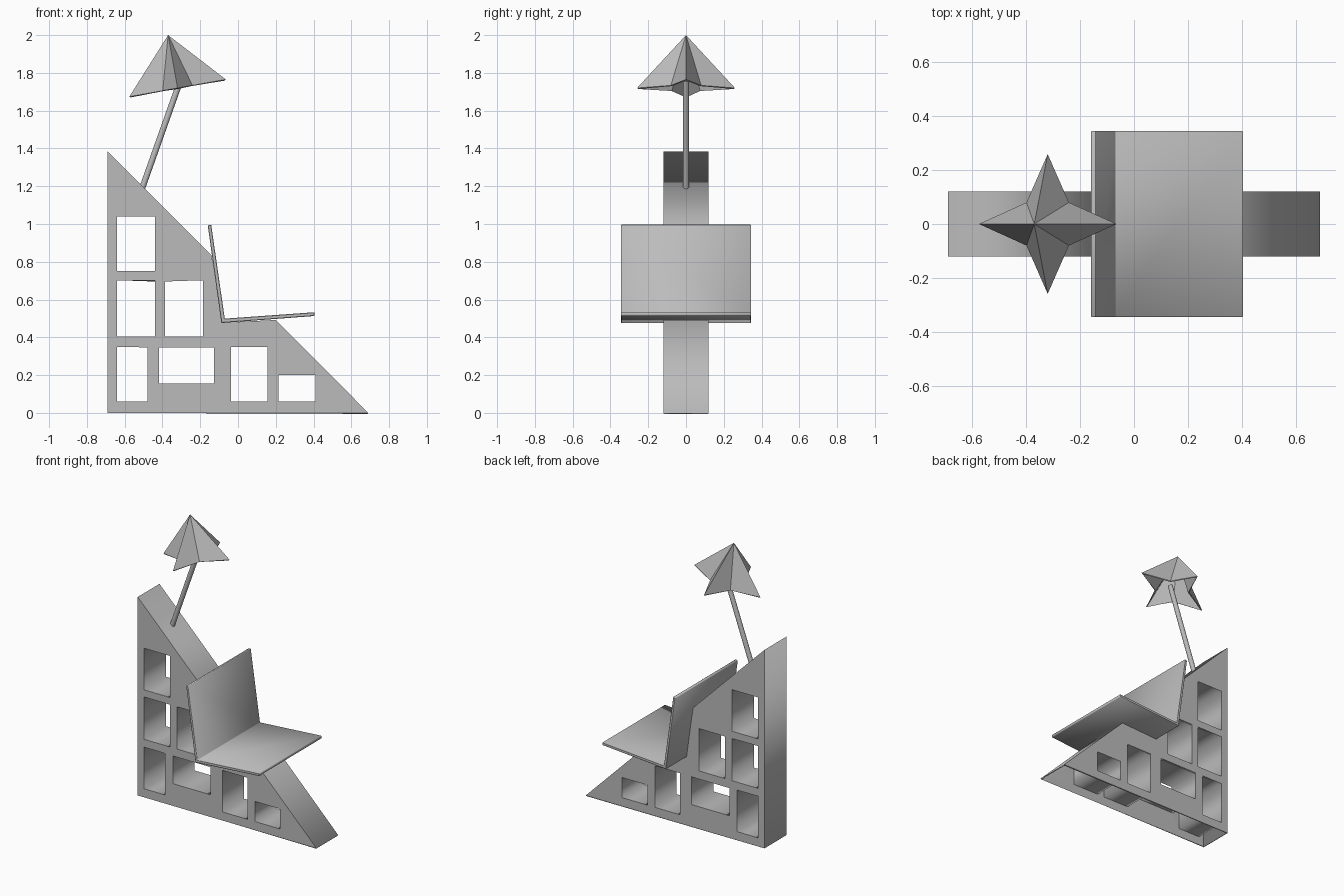
import bpy, bmesh
from math import cos, sin, pi
from mathutils import Vector, Matrix

cube = bpy.data.objects.get("Cube")
if cube:
    bpy.data.objects.remove(cube, do_unlink=True)

GREY = (0.5, 0.5, 0.5, 1)
mat = bpy.data.materials.new("plain grey")
mat.use_nodes = True
mat.diffuse_color = GREY
mat.node_tree.nodes["Principled BSDF"].inputs["Base Color"].default_value = GREY


def add_object(name, bm):
    bmesh.ops.recalc_face_normals(bm, faces=bm.faces)
    mesh = bpy.data.meshes.new(name)
    bm.to_mesh(mesh)
    bm.free()
    mesh.materials.append(mat)
    obj = bpy.data.objects.new(name, mesh)
    bpy.context.collection.objects.link(obj)
    return obj


def extruded(outlines, half_depth):
    """Bmesh of x-z outlines (first outer, rest holes) extruded along y."""
    curve = bpy.data.curves.new("outline", "CURVE")
    curve.dimensions = "2D"
    curve.fill_mode = "BOTH"
    curve.extrude = half_depth
    for points in outlines:
        spline = curve.splines.new("POLY")
        spline.points.add(len(points) - 1)
        for p, (x, z) in zip(spline.points, points):
            p.co = (x, z, 0, 1)
        spline.use_cyclic_u = True
    helper = bpy.data.objects.new("outline", curve)
    bm = bmesh.new()
    mesh = helper.to_mesh()
    bm.from_mesh(mesh)
    helper.to_mesh_clear()
    bpy.data.objects.remove(helper)
    bpy.data.curves.remove(curve)
    bm.transform(Matrix.Rotation(pi / 2, 4, "X"))
    bmesh.ops.remove_doubles(bm, verts=bm.verts, dist=0.0005)
    return bm


def thicken(obj, thickness):
    mod = obj.modifiers.new("wall", "SOLIDIFY")
    mod.thickness = thickness
    mod.offset = -1


# Wedge frame with box openings, hollow and open underneath
outer = [(-0.69, 0), (0.69, 0), (0.2, 0.492), (-0.08, 0.478),
         (-0.14, 0.835), (-0.69, 1.385)]
openings = [(-0.64, 0.75, -0.44, 1.04), (-0.64, 0.405, -0.44, 0.7),
            (-0.387, 0.405, -0.185, 0.7), (-0.64, 0.06, -0.478, 0.35),
            (-0.418, 0.155, -0.128, 0.35), (-0.037, 0.06, 0.157, 0.35),
            (0.215, 0.06, 0.41, 0.2)]
holes = [[(a, b), (a, d), (c, d), (c, b)] for a, b, c, d in openings]
bm = extruded([outer] + holes, 0.12)
bottom = [f for f in bm.faces if all(v.co.z < 0.001 for v in f.verts)]
bmesh.ops.delete(bm, geom=bottom, context="FACES")
thicken(add_object("wedge_frame", bm), 0.008)

# Seat and backrest as one bent panel
seat_profile = [(-0.16, 0.992), (-0.088, 0.476), (0.405, 0.513),
                (0.405, 0.533), (-0.07, 0.499), (-0.142, 0.997)]
seat = add_object("seat", extruded([seat_profile], 0.345))
bevel = seat.modifiers.new("soft_edges", "BEVEL")
bevel.width = 0.003
bevel.segments = 1

# Leaning lamp pole
start, end = Vector((-0.507, 0, 1.19)), Vector((-0.305, 0, 1.76))
axis = end - start
bm = bmesh.new()
bmesh.ops.create_cone(
    bm, cap_ends=True, segments=16, radius1=0.016, radius2=0.016,
    depth=axis.length,
    matrix=Matrix.Translation((start + end) / 2)
    @ axis.to_track_quat("Z", "Y").to_matrix().to_4x4())
pole = add_object("lamp_pole", bm)
bpy.context.view_layer.objects.active = pole
pole.select_set(True)
bpy.ops.object.shade_smooth_by_angle()

# Four pointed star shade, tilted and open below
base, tip = Vector((-0.32, 0, 1.72)), Vector((-0.37, 0, 2.0))
up = (tip - base).normalized()
side = Vector((0, 1, 0))
across = side.cross(up)
bm = bmesh.new()
apex = bm.verts.new(tip)
rim = []
for i in range(8):
    r = 0.113 if i % 2 else 0.259
    a = i * pi / 4
    rim.append(bm.verts.new(base + across * r * cos(a) + side * r * sin(a)))
for i in range(8):
    bm.faces.new((apex, rim[i], rim[(i + 1) % 8]))
thicken(add_object("star_shade", bm), 0.008)
